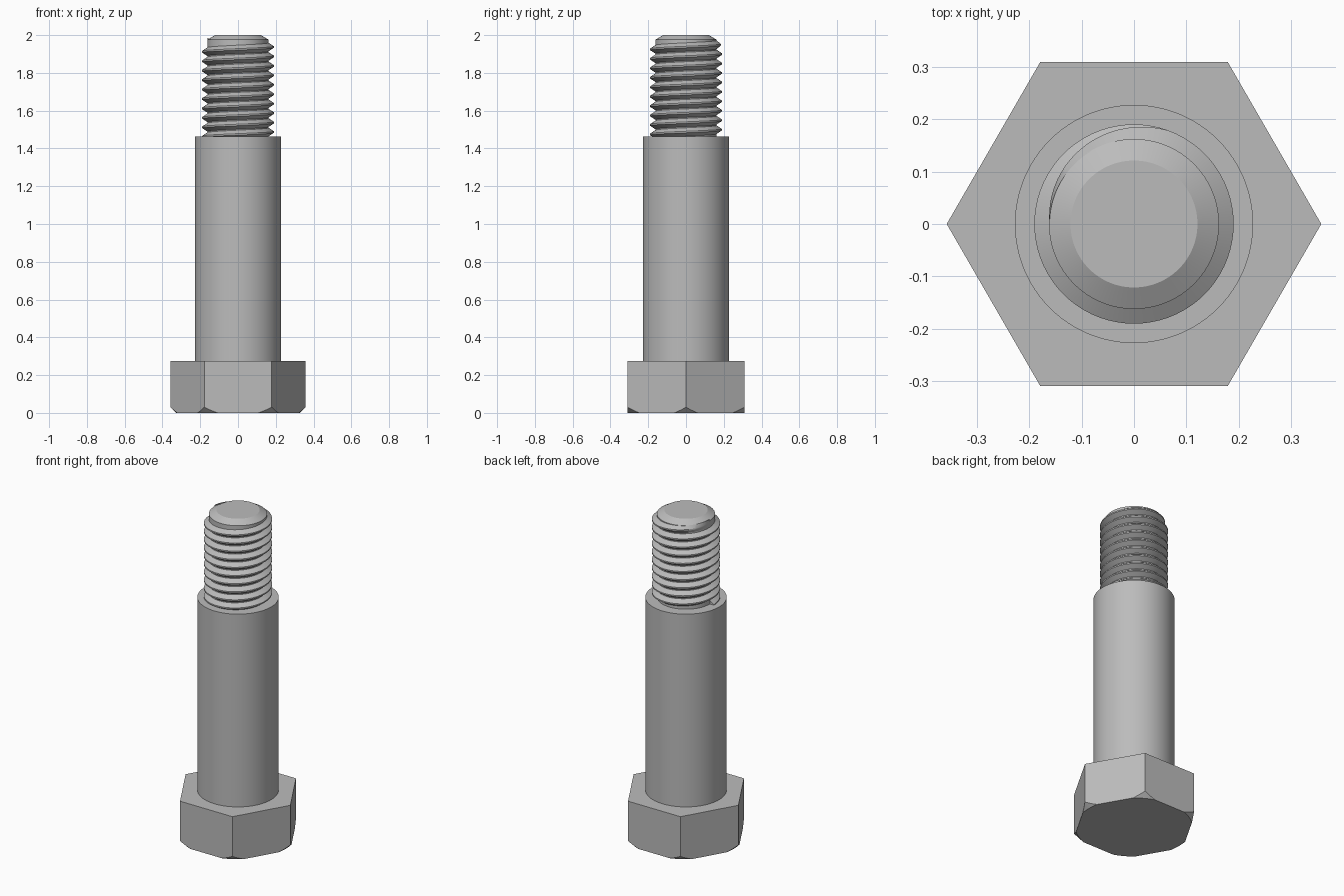
import bpy, bmesh, math

cube = bpy.data.objects.get("Cube")
if cube:
    bpy.data.objects.remove(cube, do_unlink=True)

steel = bpy.data.materials.new("grey_steel")
steel.use_nodes = True
steel.diffuse_color = (0.5, 0.5, 0.5, 1)
steel.node_tree.nodes["Principled BSDF"].inputs["Base Color"].default_value = (0.5, 0.5, 0.5, 1)


def finish(name, bm):
    """Turn a bmesh into a named object with consistent normals."""
    bmesh.ops.recalc_face_normals(bm, faces=bm.faces)
    mesh = bpy.data.meshes.new(name)
    bm.to_mesh(mesh)
    bm.free()
    mesh.materials.append(steel)
    obj = bpy.data.objects.new(name, mesh)
    bpy.context.collection.objects.link(obj)
    return obj


def smooth(obj):
    bpy.ops.object.select_all(action='DESELECT')
    obj.select_set(True)
    bpy.context.view_layer.objects.active = obj
    bpy.ops.object.shade_smooth_by_angle(angle=math.radians(25))


def lathe(name, profile, sides):
    """Capped solid of revolution from (radius, height) pairs."""
    bm = bmesh.new()
    angles = [math.tau * i / sides for i in range(sides)]
    rings = [[bm.verts.new((r * math.cos(a), r * math.sin(a), z)) for a in angles]
             for r, z in profile]
    for low, high in zip(rings, rings[1:]):
        for i in range(sides):
            j = (i + 1) % sides
            bm.faces.new((low[i], low[j], high[j], high[i]))
    bm.faces.new(rings[0])
    bm.faces.new(rings[-1])
    return finish(name, bm)


# Hexagonal head, its lower corners trimmed by a cone
HEAD_TOP = 0.275
head = lathe("hex_head", [(0.357, 0), (0.357, HEAD_TOP)], 6)
cone = lathe("corner_chamfer_cutter", [(0.227, -0.1), (0.727, 0.4)], 96)
cone.hide_render = True
cone.hide_set(True)
trim = head.modifiers.new("corner_chamfer", 'BOOLEAN')
trim.operation = 'INTERSECT'
trim.solver = 'EXACT'
trim.object = cone
bpy.context.view_layer.update()
trimmed = bpy.data.meshes.new_from_object(
    head.evaluated_get(bpy.context.evaluated_depsgraph_get()))
head.modifiers.clear()
head.data = trimmed
bpy.data.objects.remove(cone, do_unlink=True)
smooth(head)

# Smooth shoulder and thread core with a chamfered tip
CORE = 0.162
SHOULDER_TOP = 1.462
smooth(lathe("shank", [(0.227, HEAD_TOP), (0.227, SHOULDER_TOP), (CORE, SHOULDER_TOP),
                       (CORE, 1.976), (0.121, 2.0)], 96))

# Right-handed thread ridge, fading into the core at the top
PITCH, TURNS, STEPS = 0.05, 10, 72
CREST = 0.19
FADE = math.radians(110)
section = [(0, -0.023), (1, -0.004), (1, 0.004), (0, 0.023)]
bm = bmesh.new()
sections = []
for i in range(TURNS * STEPS + 1):
    turn = i / STEPS
    angle = math.pi + math.tau * turn
    height = min(1, math.tau * (TURNS - turn) / FADE)
    ring = []
    for out, dz in section:
        r = CORE - 0.001 + out * height * (CREST - CORE + 0.001)
        z = SHOULDER_TOP + PITCH * turn + dz
        ring.append(bm.verts.new((r * math.cos(angle), r * math.sin(angle), z)))
    sections.append(ring)
for a, b in zip(sections, sections[1:]):
    for k in range(4):
        m = (k + 1) % 4
        bm.faces.new((a[k], a[m], b[m], b[k]))
bm.faces.new(sections[0])
smooth(finish("screw_thread", bm))
